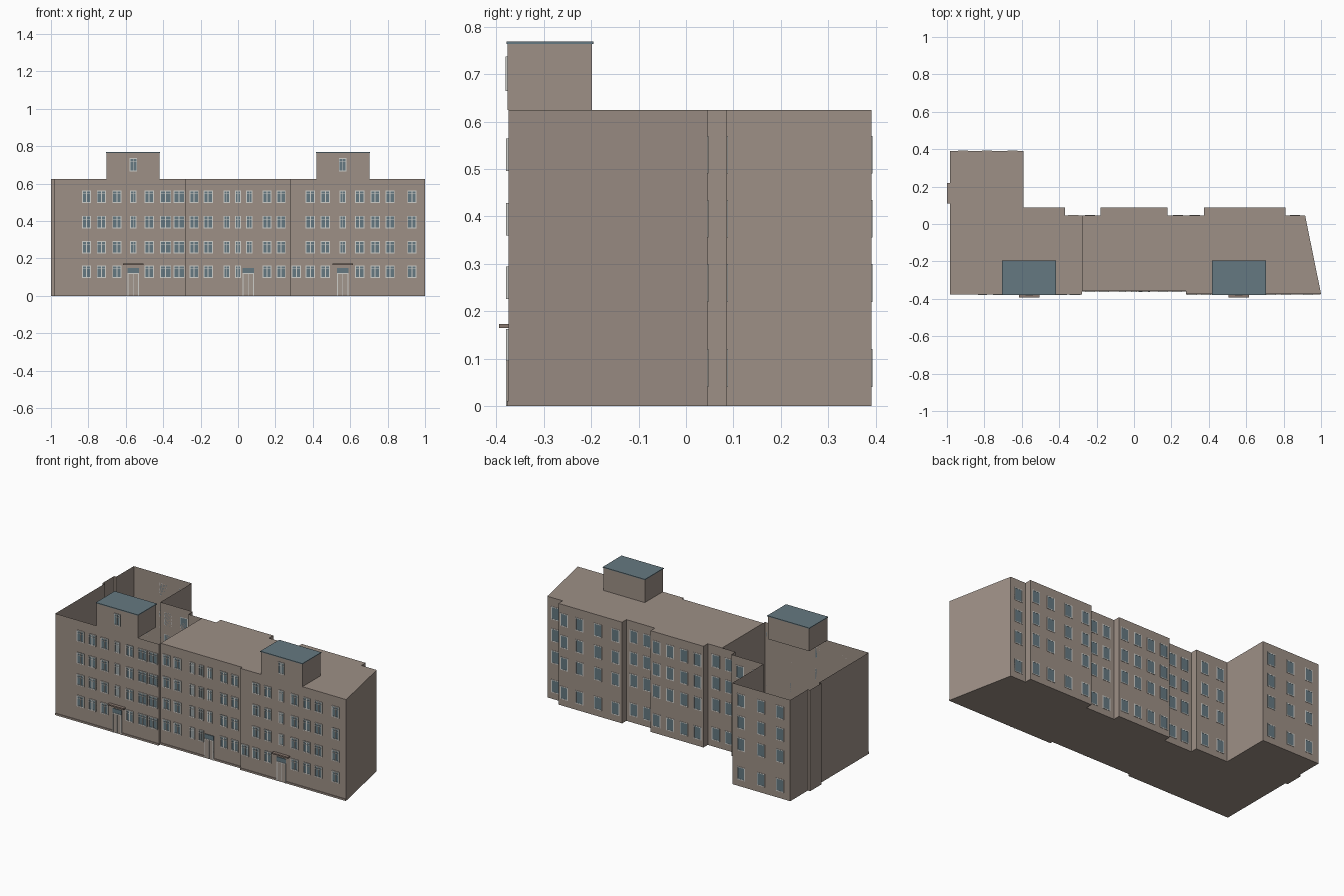
import bpy
import bmesh

if "Cube" in bpy.data.objects:
    bpy.data.objects.remove(bpy.data.objects["Cube"], do_unlink=True)


def material(name, rgb):
    mat = bpy.data.materials.new(name)
    mat.use_nodes = True
    color = (*rgb, 1)
    mat.diffuse_color = color
    mat.node_tree.nodes["Principled BSDF"].inputs["Base Color"].default_value = color
    return mat


PLASTER = material("taupe plaster", (0.34, 0.28, 0.24))
ROOFING = material("slate blue roofing", (0.13, 0.19, 0.22))
GLASS = material("blue grey glass", (0.13, 0.19, 0.22))
FRAME = material("off white frame", (0.62, 0.62, 0.59))
DOOR = material("warm grey door", (0.36, 0.31, 0.27))
CANOPY = material("brown canopy", (0.25, 0.19, 0.16))


def finish(name, bm, mat):
    mesh = bpy.data.meshes.new(name)
    bm.to_mesh(mesh)
    bm.free()
    mesh.materials.append(mat)
    obj = bpy.data.objects.new(name, mesh)
    bpy.context.collection.objects.link(obj)
    return obj


def add_box(bm, x0, x1, y0, y1, z0, z1):
    v = [bm.verts.new((x, y, z)) for z in (z0, z1)
         for x, y in ((x0, y0), (x1, y0), (x1, y1), (x0, y1))]
    bm.faces.new(v[3::-1])
    bm.faces.new(v[4:])
    for i in range(4):
        j = (i + 1) % 4
        bm.faces.new((v[i], v[j], v[j + 4], v[i + 4]))


def box(name, mat, *bounds):
    bm = bmesh.new()
    add_box(bm, *bounds)
    return finish(name, bm, mat)


TOP = 0.624
FRONT, MIDDLE = -0.374, -0.357      # outer and recessed front planes
RECESS, BAY, WING = 0.045, 0.087, 0.391   # back planes
SPLIT = -0.278                      # the part left of this has no roof

# Footprint: roofed part first, then the open part, both counter-clockwise
roofed = [(SPLIT, MIDDLE), (0.278, MIDDLE), (0.278, FRONT), (1, FRONT),
          (0.915, RECESS), (0.81, RECESS), (0.81, BAY), (0.375, BAY),
          (0.375, RECESS), (0.18, RECESS), (0.18, BAY), (-0.18, BAY),
          (-0.18, RECESS), (SPLIT, RECESS)]
open_part = [(SPLIT, RECESS), (-0.37, RECESS), (-0.37, BAY), (-0.59, BAY),
             (-0.59, WING), (-0.985, WING), (-0.985, 0.22), (-1, 0.22),
             (-1, 0.11), (-0.985, 0.11), (-0.985, FRONT), (SPLIT, FRONT),
             (SPLIT, MIDDLE)]


def shell(name, outline, with_roof, closed):
    bm = bmesh.new()
    low = [bm.verts.new((x, y, 0)) for x, y in outline]
    high = [bm.verts.new((x, y, TOP)) for x, y in outline]
    count = len(outline)
    for i in range(count if closed else count - 1):
        j = (i + 1) % count
        bm.faces.new((low[i], low[j], high[j], high[i]))
    bm.faces.new(low[::-1])
    if with_roof:
        bm.faces.new(high)
    return finish(name, bm, PLASTER)


shell("main_block", roofed, True, True)
shell("open_wing", open_part, False, False)

# Low plinth along the front
for name, x0, x1, y in (("plinth_right", -0.985, SPLIT, FRONT),
                        ("plinth_middle", SPLIT, 0.278, MIDDLE),
                        ("plinth_left", 0.278, 0.998, FRONT)):
    box(name, PLASTER, x0, x1, y - 0.004, y, 0, 0.011)


def add_window(frame, glass, x, wall, side, z0, z1, width, depth, mullion=True):
    """Glazed unit on a wall plane; side is -1 for front, 1 for back."""
    def plate(bm, x0, x1, a, b, d):
        y0, y1 = sorted((wall, wall + side * d))
        add_box(bm, x0, x1, y0, y1, a, b)

    t = 0.005
    l, r = x - width / 2, x + width / 2
    plate(glass, l, r, z0, z1, depth * 0.5)
    for a in (l, r - t):
        plate(frame, a, a + t, z0, z1, depth)
    for a in (z0, z1 - t):
        plate(frame, l, r, a, a + t, depth)
    if mullion:
        plate(frame, x - t / 2, x + t / 2, z0, z1, depth)
        bar = z0 + (z1 - z0) * 0.72
        plate(frame, l, r, bar, bar + 0.003, depth)


# Front windows: x positions by width
REGULAR, NARROW, WIDE = 0.05, 0.034, 0.06
front_layout = {
    REGULAR: [-0.81, -0.73, -0.647, -0.475, -0.235, -0.16, 0.155, 0.23,
              0.387, 0.467, 0.65, 0.733, 0.813, 0.93],
    NARROW: [-0.56, -0.06, 0, 0.06, 0.56],
    WIDE: [-0.387, -0.315],
}
frame, glass = bmesh.new(), bmesh.new()
for floor, z in enumerate((0.095, 0.226, 0.36, 0.496)):
    for width, places in front_layout.items():
        for x in places:
            if floor == 0 and x in (-0.56, 0.06, 0.56):
                continue            # entrances
            wall = MIDDLE if abs(x) < 0.278 else FRONT
            add_window(frame, glass, x, wall, -1, z, z + 0.068, width, 0.006)
add_window(frame, glass, 0.312, FRONT, -1, 0.095, 0.163, REGULAR, 0.006)
for x in (-0.56, 0.56):
    add_window(frame, glass, x, FRONT - 0.002, -1, 0.665, 0.737, 0.042, 0.005)
finish("front_window_frames", frame, FRAME)
finish("front_window_glass", glass, GLASS)

# Back windows: x positions by wall plane
back_layout = {
    RECESS: [0.86, 0.325, 0.235, -0.235, -0.325],
    BAY: [0.77, 0.665, 0.54, 0.42, 0.14, 0.047, -0.047, -0.14, -0.43, -0.54],
    WING: [-0.65, -0.785, -0.915],
}
frame, glass = bmesh.new(), bmesh.new()
for z in (0.04, 0.22, 0.355, 0.49):
    for wall, places in back_layout.items():
        for x in places:
            add_window(frame, glass, x, wall, 1, z, z + 0.08, 0.054, 0.002, False)
finish("back_window_frames", frame, FRAME)
finish("back_window_glass", glass, GLASS)

# Rooftop towers with thin overhanging caps
for side, x0, x1 in (("right", -0.702, -0.42), ("left", 0.42, 0.702)):
    box(side + "_tower", PLASTER, x0, x1, FRONT - 0.002, -0.198, TOP, 0.764)
    box(side + "_tower_cap", ROOFING, x0 - 0.003, x1 + 0.003,
        FRONT - 0.005, -0.195, 0.764, 0.769)

# Entrances: door leaves, fanlight and frame
for side, x, wall in (("right", -0.56, FRONT), ("middle", 0.055, MIDDLE),
                      ("left", 0.56, FRONT)):
    half, head = 0.031, 0.148
    box(side + "_door", DOOR, x - half, x + half, wall - 0.004, wall, 0, 0.118)
    box(side + "_fanlight", GLASS, x - half, x + half,
        wall - 0.004, wall, 0.118, head)
    bm = bmesh.new()
    for a in (-half, -0.002, half - 0.005):
        w = 0.004 if a == -0.002 else 0.005
        add_box(bm, x + a, x + a + w, wall - 0.006, wall, 0, 0.118)
    add_box(bm, x - half, x + half, wall - 0.006, wall, 0.116, 0.121)
    finish(side + "_door_frame", bm, FRAME)
    if side != "middle":
        box(side + "_canopy", CANOPY, x - 0.055, x + 0.055,
            -0.394, wall, 0.165, 0.173)
